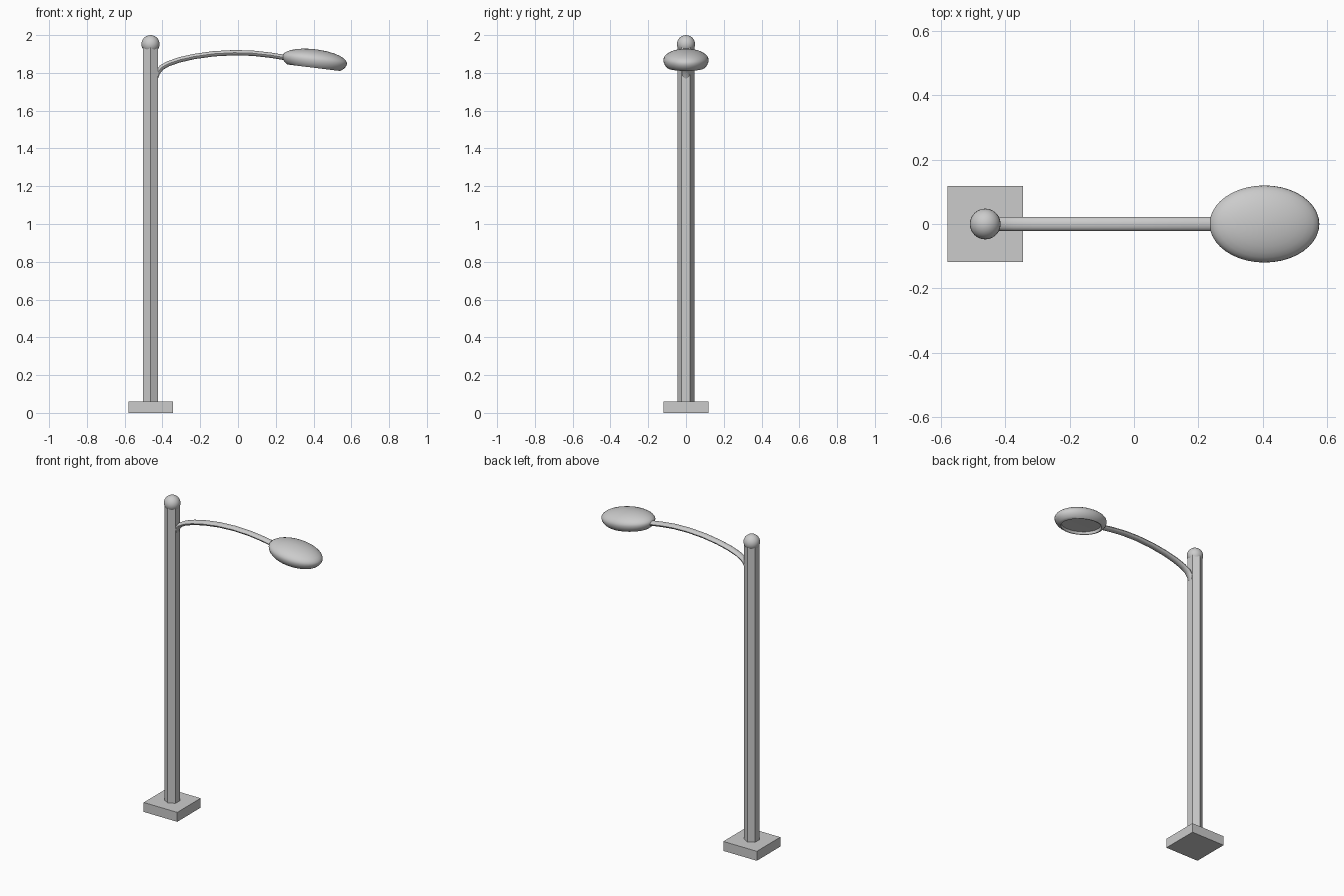
import bpy, bmesh, math
from mathutils import Matrix, Vector

if "Cube" in bpy.data.objects:
    bpy.data.objects.remove(bpy.data.objects["Cube"])

PX = -0.463  # pole axis


def make(name, verts, faces, smooth=None):
    me = bpy.data.meshes.new(name)
    me.from_pydata(verts, [], faces)
    bm = bmesh.new()
    bm.from_mesh(me)
    bmesh.ops.recalc_face_normals(bm, faces=bm.faces)
    bm.to_mesh(me)
    bm.free()
    ob = bpy.data.objects.new(name, me)
    bpy.context.collection.objects.link(ob)
    if smooth:
        bpy.ops.object.select_all(action='DESELECT')
        ob.select_set(True)
        bpy.context.view_layer.objects.active = ob
        bpy.ops.object.shade_smooth_by_angle(angle=math.radians(smooth))
    return ob


def loft(name, rings, smooth):
    """Skin equal-sized rings and cap both ends."""
    n = len(rings[0])
    verts = [v for r in rings for v in r]
    faces = [(k * n + i, k * n + (i + 1) % n, (k + 1) * n + (i + 1) % n, (k + 1) * n + i)
             for k in range(len(rings) - 1) for i in range(n)]
    faces += [tuple(range(n)), tuple(range((len(rings) - 1) * n, len(rings) * n))]
    return make(name, verts, faces, smooth)


# Square base plate
bpy.ops.mesh.primitive_cube_add(size=1, location=(PX, 0, 0.03))
base = bpy.context.object
base.name = "base_plate"
base.dimensions = (0.236, 0.236, 0.06)

# Hexagonal pole, corners pointing to front and back
bpy.ops.mesh.primitive_cylinder_add(vertices=6, radius=0.045, depth=1.89, location=(PX, 0, 0.99))
bpy.context.object.name = "pole"

# Ball finial
bpy.ops.mesh.primitive_uv_sphere_add(segments=24, ring_count=14, radius=0.048, location=(PX, 0, 1.952))
bpy.context.object.name = "ball_finial"
bpy.ops.object.shade_smooth()

# Curved arm: flattened tube swept along a path in the xz plane
path = [(-0.437, 1.775), (-0.425, 1.803), (-0.405, 1.828), (-0.37, 1.848), (-0.31, 1.869),
        (-0.23, 1.887), (-0.13, 1.901), (-0.02, 1.907), (0.08, 1.904), (0.17, 1.894), (0.27, 1.878)]
pts = [Vector((x, 0, z)) for x, z in path]
rings = []
for i, p in enumerate(pts):
    t = (pts[min(i + 1, len(pts) - 1)] - pts[max(i - 1, 0)]).normalized()
    nrm = Vector((-t.z, 0, t.x))
    ring = []
    for k in range(12):
        a = math.tau * k / 12
        ring.append(p + Vector((0, 0.022 * math.cos(a), 0)) + nrm * (0.014 * math.sin(a)))
    rings.append(ring)
loft("arm", rings, 40)

# Lamp head: oval dome with a recessed underside, (radius factor, height)
profile = [(math.sin(math.radians(a)), 0.056 * math.cos(math.radians(a))) for a in (2, 12, 24, 36, 48, 60, 70, 80, 90)]
profile += [(0.985, -0.012), (0.95, -0.023), (0.89, -0.034), (0.82, -0.042),
            (0.78, -0.042), (0.75, -0.026), (0.4, -0.025), (0.02, -0.025)]
tilt = Matrix.Translation((0.406, 0, 1.869)) @ Matrix.Rotation(math.radians(7), 4, 'Y')
rings = [[tilt @ Vector((0.172 * r * math.cos(math.tau * k / 40), 0.12 * r * math.sin(math.tau * k / 40), z))
          for k in range(40)] for r, z in profile]
loft("lamp_head", rings, 40)
